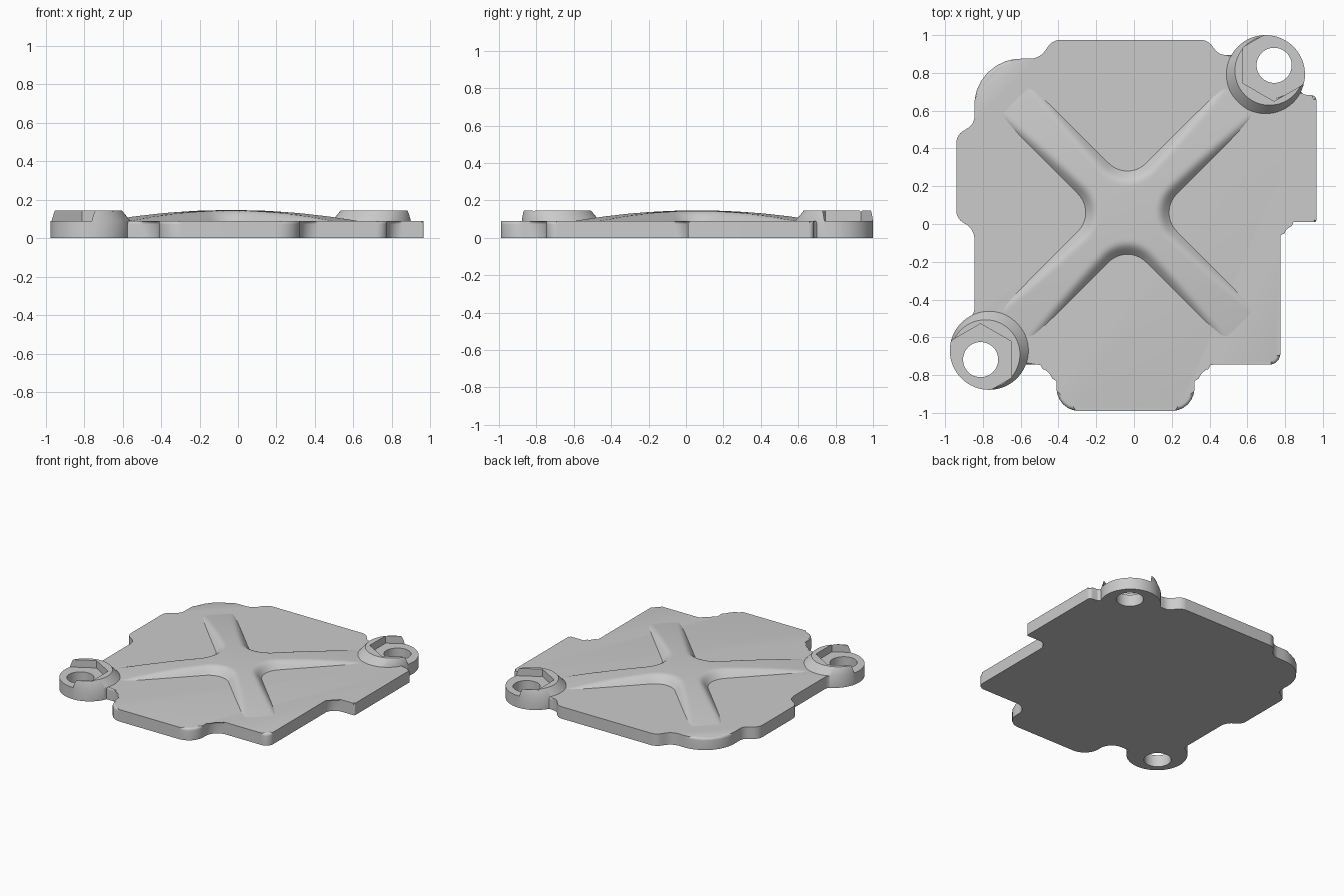
import bpy, bmesh
from math import radians, pi, sin, cos, tan, hypot, sqrt
from mathutils import Vector

cube = bpy.data.objects.get("Cube")
if cube:
    bpy.data.objects.remove(cube, do_unlink=True)

PLATE_TOP, PEAK = 0.09, 0.145

grey = bpy.data.materials.new("cast_grey")
grey.use_nodes = True
colour = (0.6, 0.6, 0.6, 1)
grey.diffuse_color = colour
grey.node_tree.nodes["Principled BSDF"].inputs["Base Color"].default_value = colour


def finish(bm, name):
    bmesh.ops.recalc_face_normals(bm, faces=bm.faces[:])
    mesh = bpy.data.meshes.new(name)
    bm.to_mesh(mesh)
    bm.free()
    mesh.materials.append(grey)
    obj = bpy.data.objects.new(name, mesh)
    bpy.context.collection.objects.link(obj)
    return obj


def activate(obj):
    bpy.ops.object.select_all(action='DESELECT')
    obj.select_set(True)
    bpy.context.view_layer.objects.active = obj


def smooth(obj):
    activate(obj)
    bpy.ops.object.shade_smooth_by_angle(angle=radians(32))


def ring(x, y, r, n, turn=0.0):
    return [(x + r * cos(turn + 2 * pi * i / n), y + r * sin(turn + 2 * pi * i / n)) for i in range(n)]


def loft(bm, lower, z0, upper, z1, caps=True):
    a = [bm.verts.new((*p, z0)) for p in lower]
    b = [bm.verts.new((*p, z1)) for p in upper]
    for i in range(len(a)):
        j = (i + 1) % len(a)
        bm.faces.new((a[i], a[j], b[j], b[i]))
    if caps:
        bm.faces.new(a[::-1])
        return bm.faces.new(b)


def rounded(corners, steps=8):
    """Replace each (x, y, radius) corner by a tangent arc."""
    out = []
    for i, (x, y, r) in enumerate(corners):
        p = Vector((x, y))
        if r == 0:
            out.append((x, y))
            continue
        a = (Vector(corners[i - 1][:2]) - p).normalized()
        b = (Vector(corners[(i + 1) % len(corners)][:2]) - p).normalized()
        half = a.angle(b) / 2
        centre = p + (a + b).normalized() * (r / sin(half))
        start = p + a * (r / tan(half)) - centre
        end = p + b * (r / tan(half)) - centre
        for k in range(steps + 1):
            out.append(tuple(centre + start.lerp(end, k / steps).normalized() * r))
    return out


# Cover plate: outline with filleted corners, rounded top rim
outline = [
    (-0.50, 0.875, 0.10), (-0.43, 0.975, 0.08), (0.39, 0.975, 0.08), (0.45, 0.895, 0.07),
    (0.56, 0.895, 0), (0.57, 0.74, 0), (0.745, 0.64, 0), (0.86, 0.72, 0),
    (0.90, 0.685, 0.02), (0.965, 0.68, 0.025), (0.965, 0.01, 0.01), (0.775, 0.01, 0.08),
    (0.775, -0.745, 0.06), (0.32, -0.745, 0.10), (0.32, -0.99, 0.12), (-0.41, -0.99, 0.12),
    (-0.41, -0.745, 0.10), (-0.63, -0.745, 0), (-0.64, -0.60, 0), (-0.81, -0.51, 0),
    (-0.90, -0.53, 0), (-0.845, -0.47, 0.06), (-0.845, -0.03, 0.09), (-0.94, 0.03, 0.07),
    (-0.94, 0.47, 0.07), (-0.845, 0.53, 0.07), (-0.845, 0.875, 0.245),
]
bm = bmesh.new()
points = rounded(outline)
top = loft(bm, points, 0, points, PLATE_TOP)
bmesh.ops.bevel(bm, geom=list(top.edges), offset=0.018, segments=4, profile=0.5, affect='EDGES')
smooth(finish(bm, "cover_plate"))

# Domed cross rib: height field on a grid turned along the arms
RIB_X, RIB_Y, REACH, HALF, FILLET = -0.035, 0.06, 0.84, 0.115, 0.14


def rib_height(u, v):
    a, b = abs(u) - HALF, abs(v) - HALF
    d = max(FILLET, min(a, b)) - hypot(max(FILLET - a, 0), max(FILLET - b, 0))
    wall = -d * 1.15
    dome = (PEAK + 0.001 - PLATE_TOP) * (1 - (u * u + v * v) / REACH ** 2)
    blend = 0.025 * max(0.0, 1 - abs(wall - dome) / 0.025)
    return max(-0.015, min(wall, dome) - blend ** 2 / 0.1)


bm = bmesh.new()
N = 114
grid = []
for i in range(N + 1):
    row = []
    for j in range(N + 1):
        u, v = (0.86 * (2 * k / N - 1) for k in (i, j))
        row.append(bm.verts.new((RIB_X + (u - v) / sqrt(2), RIB_Y + (u + v) / sqrt(2),
                                 PLATE_TOP + rib_height(u, v))))
    grid.append(row)
for i in range(N):
    for j in range(N):
        quad = (grid[i][j], grid[i + 1][j], grid[i + 1][j + 1], grid[i][j + 1])
        if max(p.co.z for p in quad) > PLATE_TOP:
            bm.faces.new(quad)
bmesh.ops.delete(bm, geom=[v for v in bm.verts if not v.link_faces], context='VERTS')
rib = finish(bm, "cross_rib")
if sum(p.normal.z for p in rib.data.polygons) < 0:
    rib.data.flip_normals()
smooth(rib)


# Bolt bosses: round base, collar flared toward the plate, open hex pocket, bolt hole
def cut(obj, points, z0, z1):
    bm = bmesh.new()
    loft(bm, points, z0, points, z1)
    cutter = finish(bm, "cutter")
    cutter.hide_render = True
    mod = obj.modifiers.new("cut", 'BOOLEAN')
    mod.operation, mod.solver, mod.object = 'DIFFERENCE', 'EXACT', cutter
    activate(obj)
    bpy.ops.object.modifier_apply(modifier=mod.name)
    bpy.data.objects.remove(cutter, do_unlink=True)


def boss(name, x, y, side):
    shift = 0.02 * side
    base = ring(x, y, 0.208, 64)
    collar = ring(x + shift, y + shift, 0.183, 64)
    bm = bmesh.new()
    loft(bm, base, 0, base, PLATE_TOP)
    bm.faces.remove(max(bm.faces, key=lambda f: f.calc_center_median().z))
    loft(bm, base, PLATE_TOP, collar, PEAK, caps=False)
    bmesh.ops.remove_doubles(bm, verts=bm.verts[:], dist=1e-5)
    bmesh.ops.holes_fill(bm, edges=[e for e in bm.edges if e.is_boundary])
    obj = finish(bm, name)
    hx, hy = x + 0.045 * side, y + 0.048 * side
    cut(obj, ring(hx, hy, 0.19, 6, pi / 2), PLATE_TOP - 0.001, 0.3)
    cut(obj, ring(hx, hy, 0.093, 48), -0.1, 0.3)
    smooth(obj)


boss("right_front_boss", -0.767, -0.67, -1)
boss("left_back_boss", 0.697, 0.792, 1)
